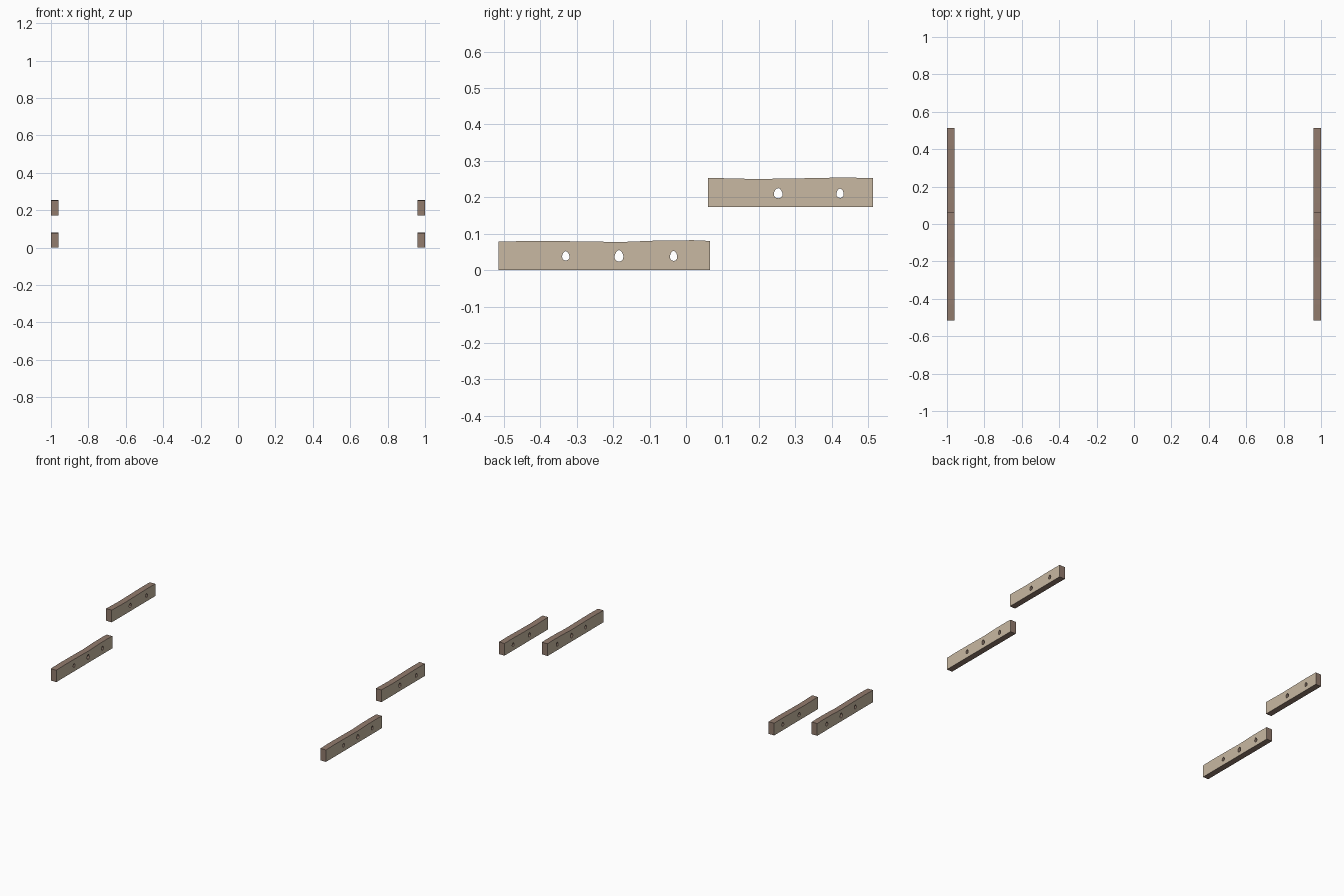
import bpy, bmesh, math

if "Cube" in bpy.data.objects:
    bpy.data.objects.remove(bpy.data.objects["Cube"])

THICK = 0.04


def material(name, rgb):
    m = bpy.data.materials.new(name)
    m.diffuse_color = (*rgb, 1)
    m.use_nodes = True
    m.node_tree.nodes["Principled BSDF"].inputs["Base Color"].default_value = m.diffuse_color
    return m


face_mat = material("pale_wood", (0.58, 0.48, 0.36))
edge_mat = material("brown_wood", (0.29, 0.2, 0.155))


def egg(y, z, ry, rz, n=12):
    # hole outline, narrower towards the top
    pts = []
    for i in range(n):
        a = 2 * math.pi * i / n
        pts.append((y + ry * math.cos(a) * (1 - 0.22 * math.sin(a)), z + rz * math.sin(a)))
    return pts


def plank(name, x, outline, holes):
    # filled flat profile with holes, given thickness
    cu = bpy.data.curves.new(name + "_profile", 'CURVE')
    cu.dimensions = '2D'
    cu.fill_mode = 'BOTH'
    cu.extrude = THICK / 2
    for pts in [outline] + [egg(*h) for h in holes]:
        s = cu.splines.new('POLY')
        s.points.add(len(pts) - 1)
        for p, (u, v) in zip(s.points, pts):
            p.co = (u, v, 0, 1)
        s.use_cyclic_u = True
    tmp = bpy.data.objects.new(name + "_profile", cu)
    bpy.context.collection.objects.link(tmp)
    deps = bpy.context.evaluated_depsgraph_get()
    me = bpy.data.meshes.new_from_object(tmp.evaluated_get(deps))
    bpy.data.objects.remove(tmp)

    # weld, and paint broad sides pale and the rims brown
    me.materials.clear()
    me.materials.append(face_mat)
    me.materials.append(edge_mat)
    bm = bmesh.new()
    bm.from_mesh(me)
    bmesh.ops.remove_doubles(bm, verts=bm.verts, dist=1e-5)
    bmesh.ops.recalc_face_normals(bm, faces=bm.faces)
    for f in bm.faces:
        f.material_index = 0 if abs(f.normal.z) > 0.5 else 1
        f.smooth = False
    bm.to_mesh(me)
    bm.free()
    me.name = name
    ob = bpy.data.objects.new(name, me)
    bpy.context.collection.objects.link(ob)
    # profile axes become y and z, thickness becomes x
    ob.rotation_euler = (math.pi / 2, 0, math.pi / 2)
    ob.location.x = x


# slightly worn top edges
front = [(-0.515, 0.002), (0.066, 0.002), (0.066, 0.08), (0.02, 0.082), (-0.08, 0.081),
         (-0.18, 0.077), (-0.3, 0.079), (-0.43, 0.08), (-0.515, 0.078)]
front[0], front[1] = (-0.515, 0), (0.066, 0)
rear = [(0.06, 0.173), (0.513, 0.173), (0.513, 0.253), (0.42, 0.254), (0.32, 0.252),
        (0.19, 0.25), (0.11, 0.252), (0.06, 0.253)]
front_holes = [(-0.33, 0.039, 0.01, 0.013), (-0.184, 0.039, 0.012, 0.016),
               (-0.034, 0.039, 0.01, 0.014)]
rear_holes = [(0.253, 0.211, 0.012, 0.014), (0.423, 0.211, 0.01, 0.013)]

# lower front and raised rear planks on each side
for side, sx in (("left", -1), ("right", 1)):
    x = sx * (1 - THICK / 2)
    plank("front_plank_" + side, x, front, front_holes)
    plank("rear_plank_" + side, x, rear, rear_holes)
